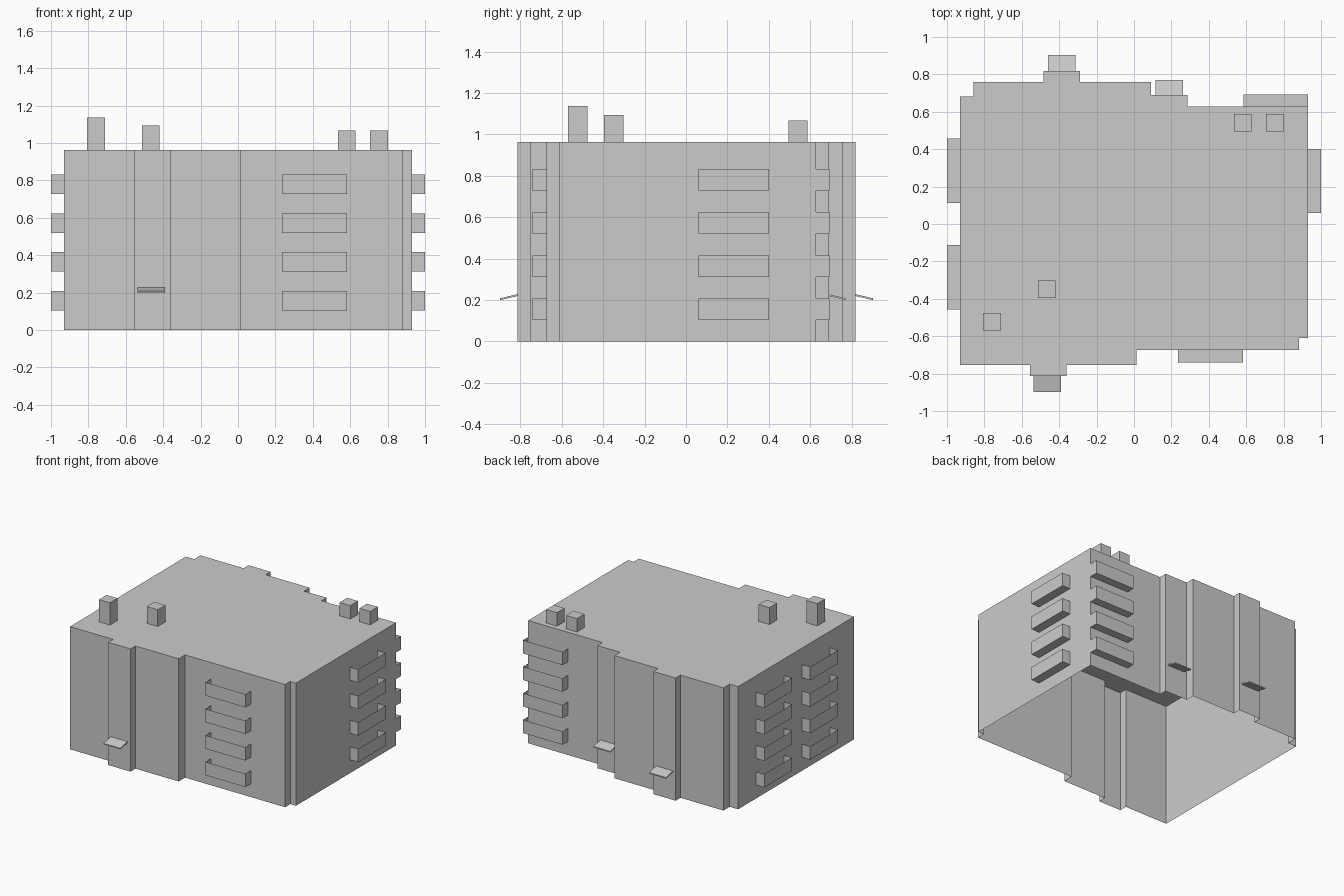
import bpy

if "Cube" in bpy.data.objects:
    bpy.data.objects.remove(bpy.data.objects["Cube"])

ROOF = 0.962


def make(name, verts, faces):
    mesh = bpy.data.meshes.new(name)
    mesh.from_pydata(verts, [], faces)
    mesh.update()
    obj = bpy.data.objects.new(name, mesh)
    bpy.context.collection.objects.link(obj)
    return obj


def box(name, x0, x1, y0, y1, z0, z1, skip=()):
    """Axis-aligned box shell; skipped sides are left open."""
    v = [(x, y, z) for z in (z0, z1) for x, y in ((x0, y0), (x1, y0), (x1, y1), (x0, y1))]
    sides = {"bottom": (3, 2, 1, 0), "top": (4, 5, 6, 7), "front": (0, 1, 5, 4),
             "right": (1, 2, 6, 5), "back": (2, 3, 7, 6), "left": (3, 0, 4, 7)}
    return make(name, v, [f for s, f in sides.items() if s not in skip])


# Building shell: stepped footprint, flat roof, open underneath
plan = [(-.93, -.753), (-.556, -.753), (-.556, -.814), (-.362, -.814), (-.362, -.753),
        (.013, -.753), (.013, -.674), (.881, -.674), (.881, -.61), (.93, -.61),
        (.93, .628), (.285, .628), (.285, .69), (.09, .69), (.09, .759),
        (-.29, .759), (-.29, .819), (-.483, .819), (-.483, .759),
        (-.857, .759), (-.857, .682), (-.93, .682)]
n = len(plan)
verts = [(x, y, z) for z in (0, ROOF) for x, y in plan]
walls = [(i, (i + 1) % n, (i + 1) % n + n, i + n) for i in range(n)]
make("building_shell", verts, walls + [tuple(range(n, 2 * n))])

# Balcony stacks: open-topped trays, wall side left open
stacks = [("front", .236, .583, -.741, -.674, "back"),
          ("right", .93, 1.0, .06, .402, "left"),
          ("back", .586, .93, .628, .692, "front"),
          ("left_rear", -1.0, -.93, .113, .458, "right"),
          ("left_front", -1.0, -.93, -.456, -.111, "right")]
for side, x0, x1, y0, y1, wall in stacks:
    for floor in range(4):
        z = .104 + floor * .208
        box(f"balcony_{side}_{floor + 1}", x0, x1, y0, y1, z, z + .104, ("top", wall))

# Chimneys
for i, (x, y, top) in enumerate([(-.759, -.523, 1.137), (-.467, -.348, 1.094),
                                 (.582, .541, 1.067), (.754, .541, 1.067)]):
    box(f"chimney_{i + 1}", x - .047, x + .047, y - .047, y + .047, ROOF, top, ("bottom",))

# Sloping entrance canopies
for i, (x0, x1, wall, outer) in enumerate([(-.536, -.39, -.814, -.899),
                                           (-.46, -.314, .819, .904),
                                           (.116, .262, .69, .771)]):
    canopy = box(f"entrance_canopy_{i + 1}", x0, x1, min(wall, outer), max(wall, outer), .199, .208)
    for v in canopy.data.vertices:
        if abs(v.co.y - wall) < .001:
            v.co.z += .02
